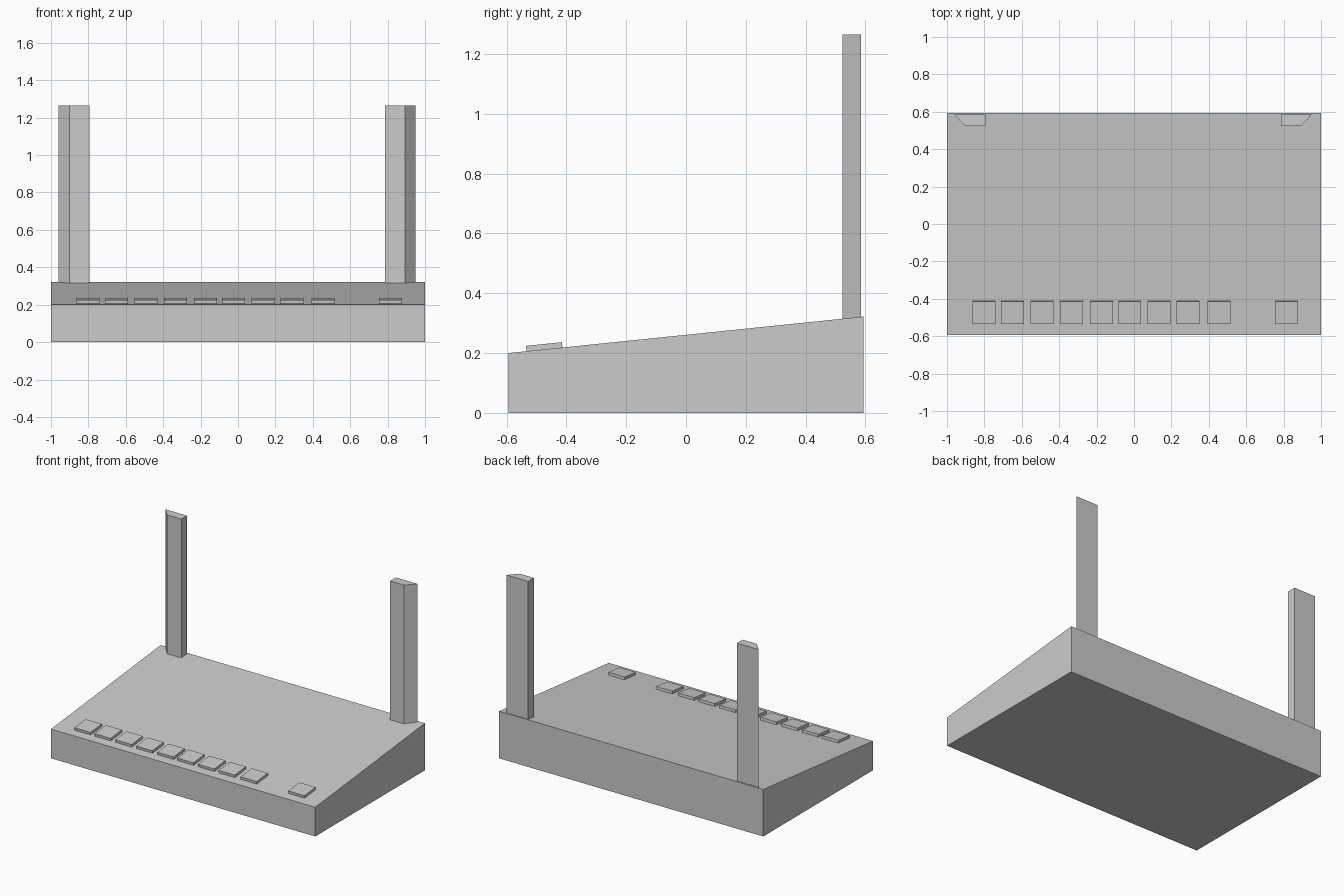
import bpy
import bmesh
import math

cube = bpy.data.objects.get("Cube")
if cube:
    bpy.data.objects.remove(cube, do_unlink=True)

GREY = (0.6, 0.6, 0.6, 1.0)
plastic = bpy.data.materials.new("grey plastic")
plastic.use_nodes = True
plastic.diffuse_color = GREY
plastic.node_tree.nodes["Principled BSDF"].inputs["Base Color"].default_value = GREY


def prism(name, outline, offset):
    """Extrude a flat outline of 3D points along an offset."""
    bm = bmesh.new()
    face = bm.faces.new([bm.verts.new(p) for p in outline])
    side = bmesh.ops.extrude_face_region(bm, geom=[face])
    verts = [g for g in side["geom"] if isinstance(g, bmesh.types.BMVert)]
    bmesh.ops.translate(bm, verts=verts, vec=offset)
    bmesh.ops.recalc_face_normals(bm, faces=bm.faces)
    mesh = bpy.data.meshes.new(name)
    bm.to_mesh(mesh)
    bm.free()
    mesh.materials.append(plastic)
    obj = bpy.data.objects.new(name, mesh)
    bpy.context.collection.objects.link(obj)
    return obj


# Wedge-shaped housing
DEPTH, FRONT_H, BACK_H = 0.593, 0.2, 0.322
SLOPE = (BACK_H - FRONT_H) / (2 * DEPTH)


def deck(y):
    return FRONT_H + SLOPE * (y + DEPTH)


profile = [(-DEPTH, 0), (DEPTH, 0), (DEPTH, BACK_H), (-DEPTH, FRONT_H)]
prism("housing", [(-1, y, z) for y, z in profile], (2, 0, 0))

# Pair of antennas, each with one slanted outer side
BASE, TOP = 0.31, 1.265
for name, side, shift in (("right_antenna", -1, -0.005), ("left_antenna", 1, -0.005)):
    section = [(0.79, 0.585), (0.955, 0.585), (0.897, 0.523), (0.79, 0.523)]
    prism(name, [(side * x + shift, y, BASE) for x, y in section], (0, 0, TOP - BASE))

# Row of nine buttons and a separate one, lying on the sloped deck
HALF, THICK = 0.061, 0.018
Y0, Y1 = -0.533, -0.413
tilt = math.atan(SLOPE)
lift = (0, -THICK * math.sin(tilt), THICK * math.cos(tilt))
centres = [-0.802, -0.65, -0.492, -0.334, -0.174, -0.024, 0.134, 0.289, 0.455, 0.816]
for i, cx in enumerate(centres):
    corners = [(cx - HALF, Y0), (cx + HALF, Y0), (cx + HALF, Y1), (cx - HALF, Y1)]
    prism(f"button_{i + 1}", [(x, y, deck(y)) for x, y in corners], lift)
